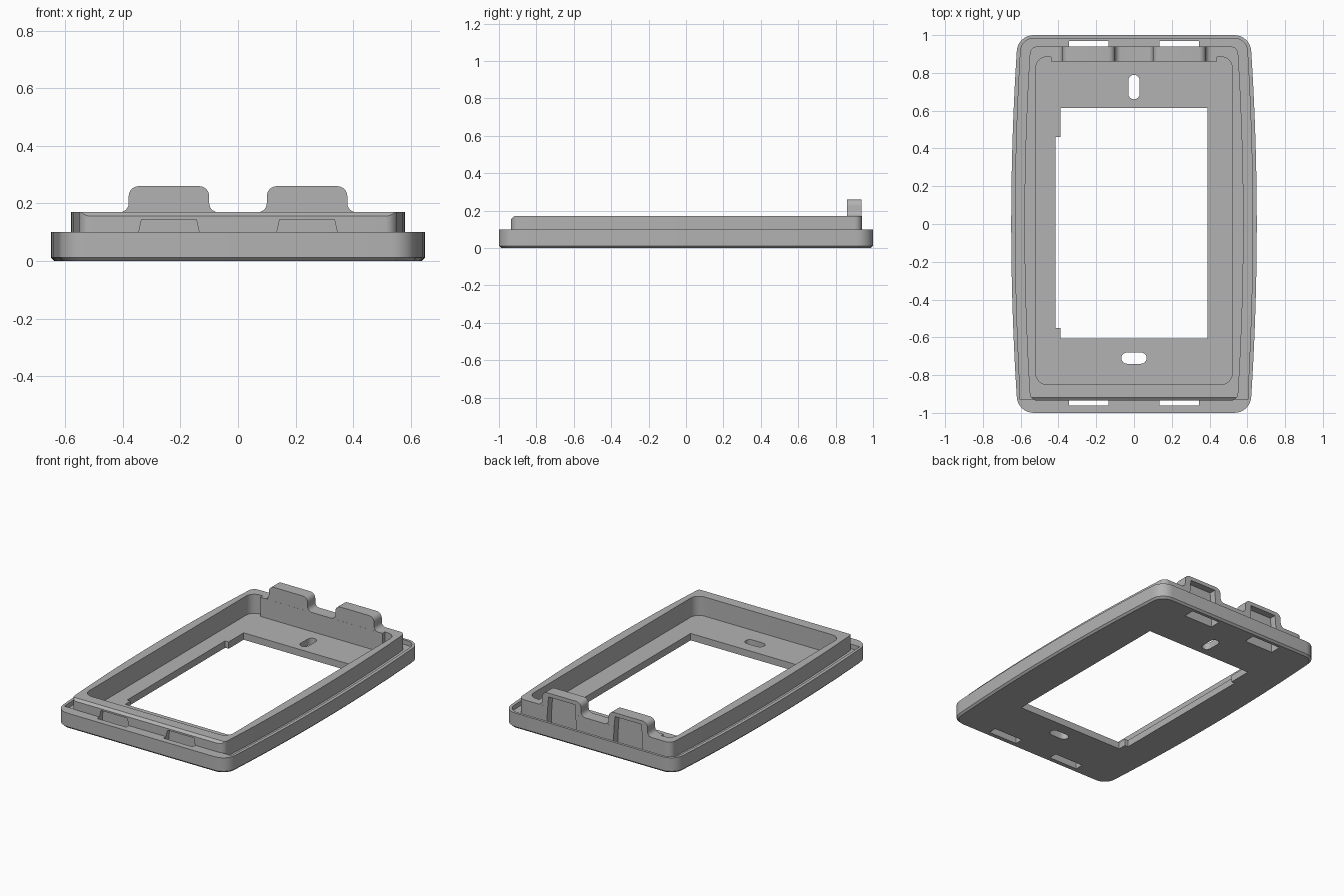
import bpy, bmesh, math

if "Cube" in bpy.data.objects:
    bpy.data.objects.remove(bpy.data.objects["Cube"])

grey = bpy.data.materials.new("plain grey")
grey.diffuse_color = (0.45, 0.45, 0.45, 1)
grey.use_nodes = True
grey.node_tree.nodes["Principled BSDF"].inputs["Base Color"].default_value = grey.diffuse_color


def prism(name, rings, axis="z"):
    """Solid from stacked rings: list of (points, level) along z or y."""
    bm = bmesh.new()
    loops = []
    for pts, lev in rings:
        loops.append([bm.verts.new((a, b, lev) if axis == "z" else (a, lev, b)) for a, b in pts])
    n = len(loops[0])
    for lo, hi in zip(loops, loops[1:]):
        for i in range(n):
            bm.faces.new((lo[i], lo[(i + 1) % n], hi[(i + 1) % n], hi[i]))
    bm.faces.new(loops[0][::-1])
    bm.faces.new(loops[-1])
    bmesh.ops.recalc_face_normals(bm, faces=bm.faces)
    me = bpy.data.meshes.new(name)
    bm.to_mesh(me)
    bm.free()
    ob = bpy.data.objects.new(name, me)
    bpy.context.collection.objects.link(ob)
    me.materials.append(grey)
    return ob


def arc(cx, cy, r, a0, a1, n=8):
    return [(cx + r * math.cos(math.radians(a0 + (a1 - a0) * i / n)),
             cy + r * math.sin(math.radians(a0 + (a1 - a0) * i / n))) for i in range(n + 1)]


def barrel(mid, end, y0, y1, r, n=20):
    """Rounded rectangle whose long sides bow outward."""
    def hw(y):
        return mid - (mid - end) * y * y
    lo, hi = y0 + r, y1 - r
    side = [lo + (hi - lo) * i / n for i in range(1, n)] if mid != end else []
    pts = arc(hw(lo) - r, lo, r, -90, 0)
    pts += [(hw(y), y) for y in side]
    pts += arc(hw(hi) - r, hi, r, 0, 90)
    pts += arc(r - hw(hi), hi, r, 90, 180)
    pts += [(-hw(y), y) for y in reversed(side)]
    pts += arc(r - hw(lo), lo, r, 180, 270)
    return pts


def rect(x0, x1, y0, y1):
    return [(x0, y0), (x1, y0), (x1, y1), (x0, y1)]


def combine(base, tool, op):
    m = base.modifiers.new(op.lower(), "BOOLEAN")
    m.object, m.operation, m.solver = tool, op, "EXACT"
    bpy.context.view_layer.objects.active = base
    bpy.ops.object.modifier_apply(modifier=m.name)
    bpy.data.objects.remove(tool, do_unlink=True)


# Base tray with a small chamfer under its rim
outer = barrel(0.65, 0.615, -1, 1, 0.09)
under = barrel(0.638, 0.603, -0.988, 0.988, 0.08)
frame = prism("bezel_frame", [(under, 0), (outer, 0.012), (outer, 0.10)])

# Groove behind the thin lip, on the sides and back
groove = barrel(0.628, 0.595, -0.93, 0.983, 0.07)
groove = [(x if y > -0.85 else math.copysign(0.603, x), max(y, -0.93) if y > -0.85 else -0.93)
          for x, y in groove]
seen = []
for p in groove:
    if not seen or math.dist(p, seen[-1]) > 1e-4:
        seen.append(p)
if math.dist(seen[0], seen[-1]) < 1e-4:
    seen.pop()
combine(frame, prism("groove", [(seen, 0.07), (seen, 0.2)]), "DIFFERENCE")

# Raised inner wall, chamfered along the front
wall_line = barrel(0.58, 0.545, -0.935, 0.94, 0.04)
wall = prism("wall", [(wall_line, 0.03), (wall_line, 0.17)])
bevel = prism("bevel", [([(x, y) for x, y in rect(-0.7, 0.7, 0.155, 0.19)], -0.96),
                        ([(x, y) for x, y in rect(-0.7, 0.7, 0.155, 0.19)], -0.936),
                        ([(x, y) for x, y in rect(-0.7, 0.7, 0.175, 0.19)], -0.912)], "y")
combine(wall, bevel, "DIFFERENCE")
combine(frame, wall, "UNION")

# Inner cavity, leaving the floor
cav = barrel(0.52, 0.52, -0.85, 0.885, 0.06)
combine(frame, prism("cavity", [(cav, 0.045), (cav, 0.3)]), "DIFFERENCE")

# Thicker back wall section
pad = rect(-0.44, 0.44, 0.86, 0.91)
combine(frame, prism("pad", [(pad, 0.03), (pad, 0.17)]), "UNION")

# Two clip tabs with rounded tops and flared feet
for c in (-0.24, 0.24):
    right = arc(0.17, 0.20, 0.03, 270, 180, 6) + arc(0.105, 0.225, 0.035, 0, 90, 6)
    left = [(-x, z) for x, z in reversed(right)]
    pts = [(c + x, z) for x, z in [(0.17, 0.1)] + right + left + [(-0.17, 0.1)]]
    combine(frame, prism("tab", [(pts, 0.8605), (pts, 0.9395)], "y"), "UNION")

# Clip slots that open through the bottom, front and back
for c in (-0.24, 0.24):
    for y0, y1, top in ((-0.96, -0.905, 0.145), (0.895, 0.968, 0.235)):
        pts = [(c - 0.105, -0.02), (c + 0.105, -0.02), (c + 0.105, 0.10),
               (c + 0.095, top), (c - 0.095, top), (c - 0.105, 0.10)]
        combine(frame, prism("slot", [(pts, y0), (pts, y1)], "y"), "DIFFERENCE")

# Window with a shallow notch in one side
window = [(-0.39, -0.605), (0.39, -0.605), (0.39, 0.615), (-0.39, 0.615),
          (-0.39, 0.46), (-0.415, 0.46), (-0.415, -0.55), (-0.39, -0.55)]
combine(frame, prism("window", [(window, -0.02), (window, 0.2)]), "DIFFERENCE")

# Oblong screw holes
upright = arc(0, 0.76, 0.03, 0, 180) + arc(0, 0.69, 0.03, 180, 360)
flat = arc(0.037, -0.71, 0.03, -90, 90) + arc(-0.037, -0.71, 0.03, 90, 270)
for pts in (upright, flat):
    combine(frame, prism("screw_hole", [(pts, -0.02), (pts, 0.2)]), "DIFFERENCE")

# Smooth the rounded corners, keep the edges crisp
bpy.ops.object.select_all(action="DESELECT")
frame.select_set(True)
bpy.context.view_layer.objects.active = frame
bpy.ops.object.shade_smooth_by_angle(angle=math.radians(25))
